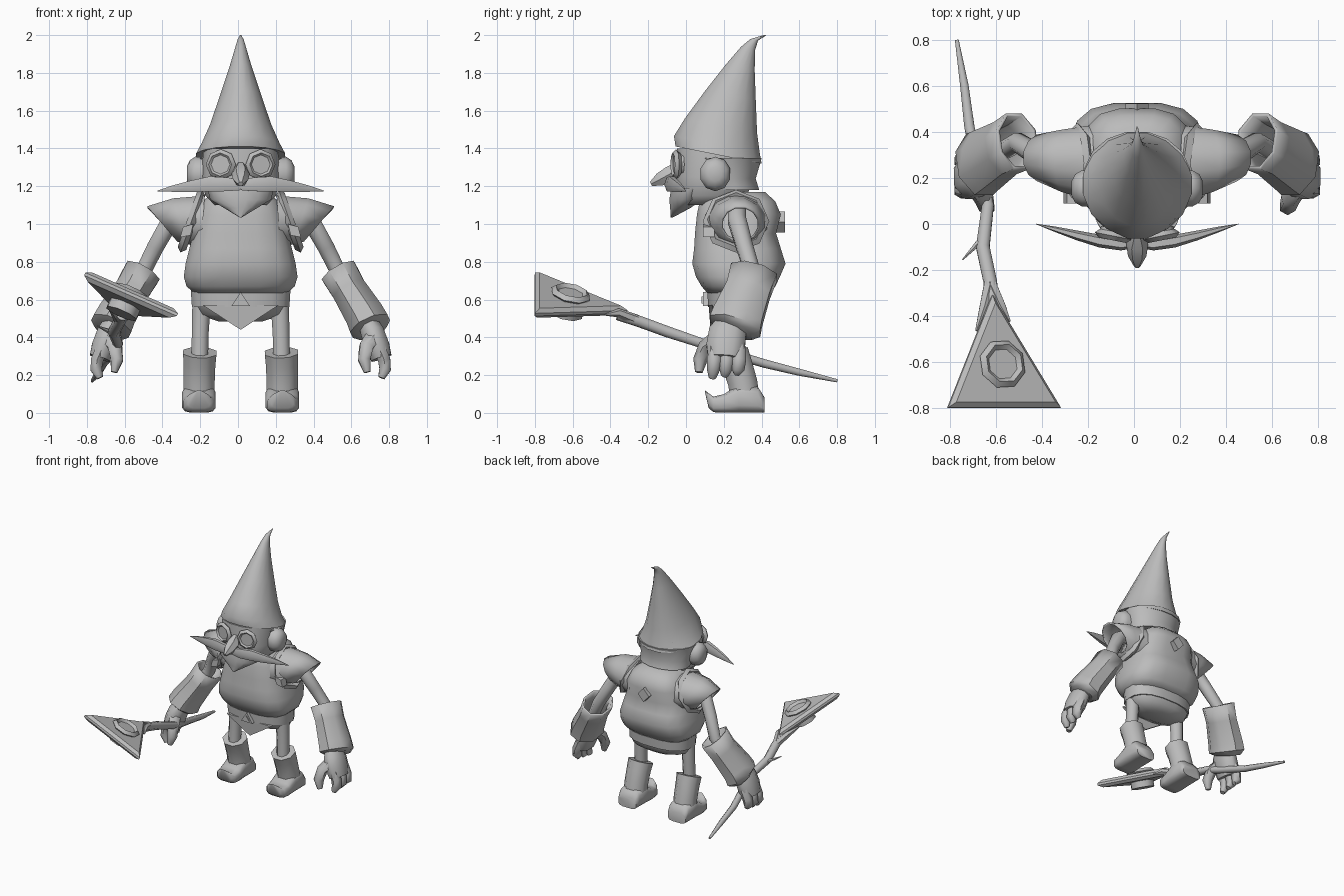
import bpy, bmesh, math
from mathutils import Vector

cube = bpy.data.objects.get("Cube")
if cube:
    bpy.data.objects.remove(cube, do_unlink=True)

grey = bpy.data.materials.new("plain grey")
grey.use_nodes = True
grey.diffuse_color = (0.5, 0.5, 0.5, 1)
grey.node_tree.nodes["Principled BSDF"].inputs["Base Color"].default_value = (0.5, 0.5, 0.5, 1)

X, Y, Z = Vector((1, 0, 0)), Vector((0, 1, 0)), Vector((0, 0, 1))
BODY_X = .014  # the symmetry plane sits slightly off centre because of the staff


def finish(ob, name, mirror=False, wall=0, angle=50):
    ob.name = name
    ob.location.x += BODY_X
    ob.data.materials.append(grey)
    bpy.ops.object.select_all(action='DESELECT')
    ob.select_set(True)
    bpy.context.view_layer.objects.active = ob
    if angle:
        bpy.ops.object.shade_smooth_by_angle(angle=math.radians(angle))
    if wall:
        m = ob.modifiers.new("wall", 'SOLIDIFY')
        m.thickness, m.offset = wall, -1
    if mirror:
        ob.modifiers.new("mirror", 'MIRROR')
    return ob


def ring(c, a, b, n=16, p=1.0, u=X, v=Y):
    """Ellipse, or rounded box when p is below one, spanned by u and v."""
    pts = []
    for i in range(n):
        t = 2 * math.pi * (i + 0.5) / n
        cs, sn = math.cos(t), math.sin(t)
        pts.append(Vector(c) + Vector(u) * (a * math.copysign(abs(cs) ** p, cs))
                   + Vector(v) * (b * math.copysign(abs(sn) ** p, sn)))
    return pts


def loft(name, rings, caps=(True, True), **kw):
    """Skin a list of equal rings."""
    bm = bmesh.new()
    vs = [[bm.verts.new(p) for p in r] for r in rings]
    n = len(vs[0])
    for lo, hi in zip(vs, vs[1:]):
        for i in range(n):
            j = (i + 1) % n
            bm.faces.new((lo[i], lo[j], hi[j], hi[i]))
    if caps[0]:
        bm.faces.new(vs[0][::-1])
    if caps[1]:
        bm.faces.new(vs[-1])
    bmesh.ops.recalc_face_normals(bm, faces=bm.faces)
    me = bpy.data.meshes.new(name)
    bm.to_mesh(me)
    bm.free()
    ob = bpy.data.objects.new(name, me)
    bpy.context.collection.objects.link(ob)
    return finish(ob, name, **kw)


def tube(name, path, n=8, ref=Y, su=1, sv=1, **kw):
    """Round limb through (x, y, z, radius) points."""
    pts = [Vector(p[:3]) for p in path]
    rings = []
    for i, p in enumerate(path):
        t = (pts[min(i + 1, len(pts) - 1)] - pts[max(i - 1, 0)]).normalized()
        u = ref.cross(t).normalized()
        rings.append(ring(pts[i], p[3] * su, p[3] * sv, n, 1, u, t.cross(u)))
    return loft(name, rings, **kw)


def stack(name, rows, n=16, p=1.0, slope=0, **kw):
    """Upright loft from rows of (z, half width, front y, back y)."""
    return loft(name, [ring((0, (f + b) / 2, z), w, (b - f) / 2, n, p, X, (0, 1, slope))
                       for z, w, f, b in rows], **kw)


def plate(name, pts, depth, **kw):
    pts = [Vector(p) for p in pts]
    return loft(name, [pts, [p + Vector(depth) for p in pts]], angle=0, **kw)


def hoop(name, loc, axis, major, minor):
    bpy.ops.mesh.primitive_torus_add(major_segments=8, minor_segments=4, major_radius=major,
                                     minor_radius=minor, location=loc,
                                     rotation=Vector(axis).to_track_quat('Z', 'Y').to_euler())
    return finish(bpy.context.object, name)


def disc(name, loc, axis, r, depth):
    bpy.ops.mesh.primitive_cylinder_add(vertices=8, radius=r, depth=depth, location=loc,
                                        rotation=Vector(axis).to_track_quat('Z', 'Y').to_euler())
    return finish(bpy.context.object, name)


# Hat with bent tip, and its flap over the nape
stack("hat", [(1.365, .24, -.06, .405), (1.42, .21, -.068, .395), (1.52, .165, -.01, .38),
              (1.68, .11, .10, .372), (1.83, .06, .21, .365), (1.93, .03, .29, .367),
              (1.975, .017, .34, .382), (2.0, .003, .415, .425)], slope=-.2, angle=60)
stack("hat_flap", [(1.18, .205, .10, .39), (1.24, .21, .07, .372), (1.35, .235, .0, .405)], angle=60)

# Head and face
stack("head", [(1.1, .14, -.03, .28), (1.15, .19, -.05, .33), (1.25, .21, -.055, .35),
               (1.40, .20, -.05, .37)], p=.8, angle=60)
loft("beard", [ring((0, .03, 1.19), .18, .11), ring((0, .0, 1.13), .165, .09),
               ring((0, -.03, 1.085), .09, .055), ring((0, -.075, 1.035), .006, .006)])
tube("nose", [(0, -.04, 1.31, .025), (0, -.085, 1.265, .048), (0, -.14, 1.235, .04),
              (0, -.185, 1.212, .014)], n=6, ref=X)
tube("moustache", [(0, -.085, 1.205, .03), (.07, -.09, 1.21, .042), (.16, -.075, 1.212, .046),
                   (.26, -.05, 1.2, .035), (.36, -.022, 1.187, .019), (.44, .0, 1.175, .002)],
     n=6, sv=.6, mirror=True)
loft("ear", [ring((x, .155, 1.265), r, r * 1.1, 10, 1, Y, Z)
             for x, r in ((.17, .08), (.24, .083), (.27, .065), (.285, .035))], mirror=True, angle=60)
for side, s in (("left", 1), ("right", -1)):
    facing = (s * .2, -1, 0)
    hoop(side + "_goggle_rim", (s * .105, -.052, 1.315), facing, .062, .019)
    disc(side + "_goggle_lens", (s * .103, -.04, 1.315), facing, .06, .04)

# Torso, belt and hips
stack("torso", [(.635, .25, .11, .44), (.67, .29, .08, .475), (.72, .305, .05, .50),
                (.79, .295, .03, .53), (.87, .275, .04, .505), (.95, .255, .045, .48),
                (1.05, .235, .055, .505), (1.12, .205, .07, .475), (1.17, .14, .10, .42)],
      p=.66, angle=60)
stack("belt", [(.56, .262, .115, .435), (.65, .268, .11, .44)], p=.8)
stack("hips", [(.485, .12, .22, .36), (.52, .23, .15, .415), (.57, .255, .125, .43)], p=.8, angle=60)
plate("loincloth", [(-.2, .12, .57), (.2, .12, .57), (0, .13, .44)], (0, .02, 0))
plate("buckle", [(-.05, .09, .565), (.05, .09, .565), (0, .09, .64)], (0, .05, 0))
plate("buckle_inset", [(-.027, .083, .578), (.027, .083, .578), (0, .083, .617)], (0, .009, 0))
plate("back_stud", [(0, .48, 1.065), (.05, .48, 1.01), (0, .48, .955), (-.05, .48, 1.01)], (0, .045, 0))

# Shoulders: armhole bands, strap buckles and flared caps
for side, s in (("left", 1), ("right", -1)):
    hoop(side + "_armhole_band", (s * .26, .265, 1.015), (s, 0, .35), .152, .024)
plate("strap_buckle", [(.25, .09, 1.0), (.305, .09, .985), (.32, .09, .93), (.265, .09, .94)],
      (0, .06, 0), mirror=True)
loft("shoulder_cap", [ring((.2, .265, 1.01), .17, 1, 12, 1, Y, (-.01, 0, .145)),
                      ring((.32, .275, 1.015), .14, 1, 12, 1, Y, (.04, 0, .125)),
                      ring((.415, .288, 1.0), .105, 1, 12, 1, Y, (.083, 0, .097))],
     caps=(True, False), wall=.012, mirror=True)

# Arms, gauntlets and hands
tube("arm", [(.28, .27, 1.07, .052), (.37, .27, 1.02, .052), (.45, .31, .88, .048),
             (.52, .355, .74, .045), (.6, .31, .6, .04)], mirror=True, angle=60)
tube("gauntlet", [(.695, .25, .44, .09), (.685, .26, .46, .118), (.662, .275, .51, .113),
                  (.575, .33, .65, .1), (.52, .36, .745, .106)], sv=1.28,
     caps=(True, False), wall=.015, mirror=True)
tube("palm", [(.675, .25, .48, .07), (.70, .22, .42, .09), (.725, .21, .35, .092),
              (.745, .205, .29, .08)], su=.75, sv=1.2, mirror=True, angle=60)
for i, finger in enumerate(("front", "middle", "back")):
    y = .15 + i * .065
    tip = .185 + .012 * i
    tube(finger + "_finger", [(.73, y, .35, .038), (.76, y, .28, .038), (.765, y - .005, .23, .035),
                              (.745, y - .01, tip, .02)], n=6, mirror=True, angle=60)
tube("thumb", [(.70, .17, .40, .05), (.665, .105, .35, .042), (.655, .075, .28, .038),
               (.67, .068, .215, .02)], n=6, mirror=True, angle=60)

# Legs and curled boots
tube("leg", [(.208, .25, .56, .052), (.214, .25, .42, .048), (.217, .245, .28, .048)], mirror=True)
tube("boot_shaft", [(.22, .315, .06, .085), (.22, .3, .16, .084), (.218, .27, .26, .086),
                    (.216, .248, .32, .09)], su=1.06, mirror=True)
loft("boot_foot", [ring((.221, y, z), w, h, 12, .55, X, Z) for y, z, w, h in
                   ((.415, .042, .08, .042), (.38, .07, .088, .07), (.28, .075, .09, .075),
                    (.2, .05, .09, .05), (.145, .045, .082, .042), (.12, .065, .06, .04),
                    (.1, .115, .012, .005))], mirror=True, angle=60)

# Staff shaft, fork and twig
tube("staff", [(-.785, .8, .17, .009), (-.752, .6, .215, .02), (-.73, .42, .26, .024),
               (-.675, .2, .325, .026), (-.65, .08, .37, .028), (-.672, -.1, .43, .032),
               (-.64, -.25, .485, .032), (-.625, -.36, .52, .032)], ref=Z, angle=60)
for name, tip in (("fork_outer", (-.7, -.465, .565)), ("fork_inner", (-.555, -.425, .52))):
    tube(name, [(-.64, -.26, .49, .03), ((tip[0] - .63) / 2, -.36, .53, .024), (*tip, .006)],
         n=6, ref=Z)
tube("twig", [(-.67, -.06, .42, .018), (-.76, -.155, .46, .003)], n=6, ref=Z)

# Triangular staff head with a round gem setting
corners = [Vector(p) for p in ((-.825, -.8, .735), (-.335, -.8, .52), (-.632, -.31, .535))]
mid = sum(corners, Vector()) / 3
up = (corners[1] - corners[0]).cross(corners[2] - corners[0]).normalized()


def tri(scale, lift):
    return [mid + (c - mid) * scale + up * lift for c in corners]


loft("staff_head", [tri(.88, -.028), tri(1, -.008), tri(1, .008), tri(.88, .028)], angle=0)
setting = mid + Vector((-.005, .018, -.004))
hoop("gem_rim", setting + up * .042, up, .088, .022)
disc("gem", setting + up * .03, up, .08, .03)
disc("gem_back", setting - up * .045, up, .09, .06)
